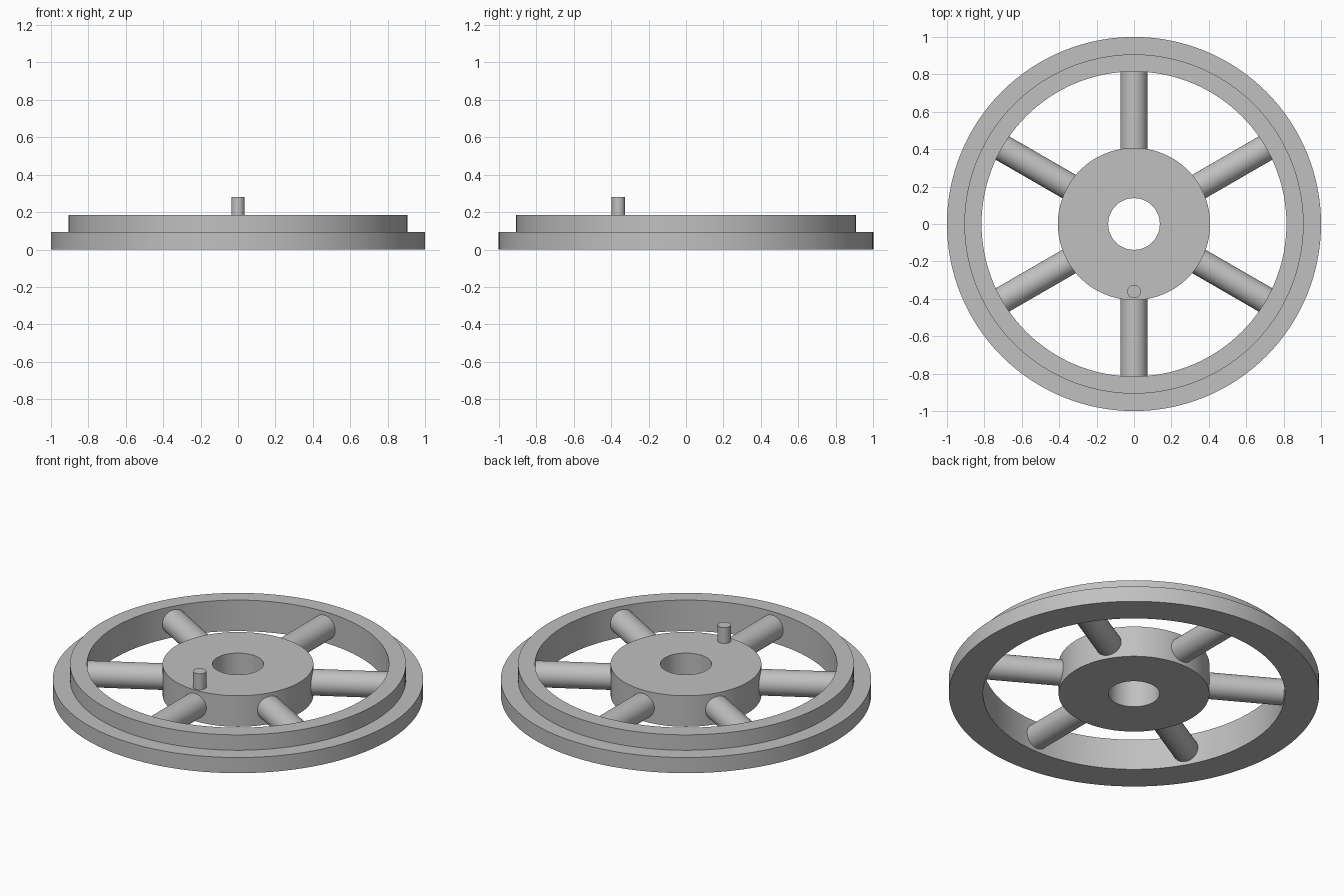
import bpy
import bmesh
import math
from mathutils import Matrix

HEIGHT = 0.185
STEP = 0.093
SEGMENTS = 128

cube = bpy.data.objects.get("Cube")
if cube:
    bpy.data.objects.remove(cube, do_unlink=True)

# Single plain metal colour
metal = bpy.data.materials.new("grey metal")
metal.use_nodes = True
colour = (0.53, 0.53, 0.53, 1)
metal.diffuse_color = colour
metal.node_tree.nodes["Principled BSDF"].inputs["Base Color"].default_value = colour


def finish(name, bm):
    """Turn a bmesh into a smooth-shaded object with sharp edges kept."""
    bmesh.ops.recalc_face_normals(bm, faces=bm.faces)
    mesh = bpy.data.meshes.new(name)
    bm.to_mesh(mesh)
    bm.free()
    mesh.materials.append(metal)
    obj = bpy.data.objects.new(name, mesh)
    bpy.context.collection.objects.link(obj)
    bpy.ops.object.select_all(action="DESELECT")
    obj.select_set(True)
    bpy.context.view_layer.objects.active = obj
    bpy.ops.object.shade_smooth_by_angle(angle=math.radians(30))
    return obj


def ring(name, profile):
    """Sweep a closed (radius, height) profile around the z axis."""
    bm = bmesh.new()
    verts = [bm.verts.new((r, 0, z)) for r, z in profile]
    edges = [bm.edges.new((v, verts[i - 1])) for i, v in enumerate(verts)]
    bmesh.ops.spin(bm, geom=verts + edges, cent=(0, 0, 0), axis=(0, 0, 1),
                   angle=math.tau, steps=SEGMENTS, use_merge=True)
    bmesh.ops.remove_doubles(bm, verts=bm.verts, dist=0.0001)
    return finish(name, bm)


def rod(name, radius, length, matrix, sides):
    """Capped cylinder along its local z axis."""
    bm = bmesh.new()
    bmesh.ops.create_cone(bm, cap_ends=True, segments=sides, radius1=radius,
                          radius2=radius, depth=length, matrix=matrix)
    return finish(name, bm)


# Stepped rim and bored hub
ring("rim", [(0.815, 0), (1, 0), (1, STEP), (0.907, STEP),
             (0.907, HEIGHT), (0.815, HEIGHT)])
ring("hub", [(0.138, 0), (0.407, 0), (0.407, HEIGHT), (0.138, HEIGHT)])

# Six round spokes, their ends buried in hub and rim
inner, outer = 0.37, 0.84
for i in range(6):
    matrix = (Matrix.Rotation(math.radians(30 + 60 * i), 4, "Z")
              @ Matrix.Translation(((inner + outer) / 2, 0, HEIGHT / 2))
              @ Matrix.Rotation(math.radians(90), 4, "Y"))
    rod(f"spoke_{i + 1}", 0.072, outer - inner, matrix, 48)

# Crank pin standing on the front of the hub
pin_base, pin_top = 0.15, 0.28
rod("crank_pin", 0.036, pin_top - pin_base,
    Matrix.Translation((0, -0.361, (pin_base + pin_top) / 2)), 32)
